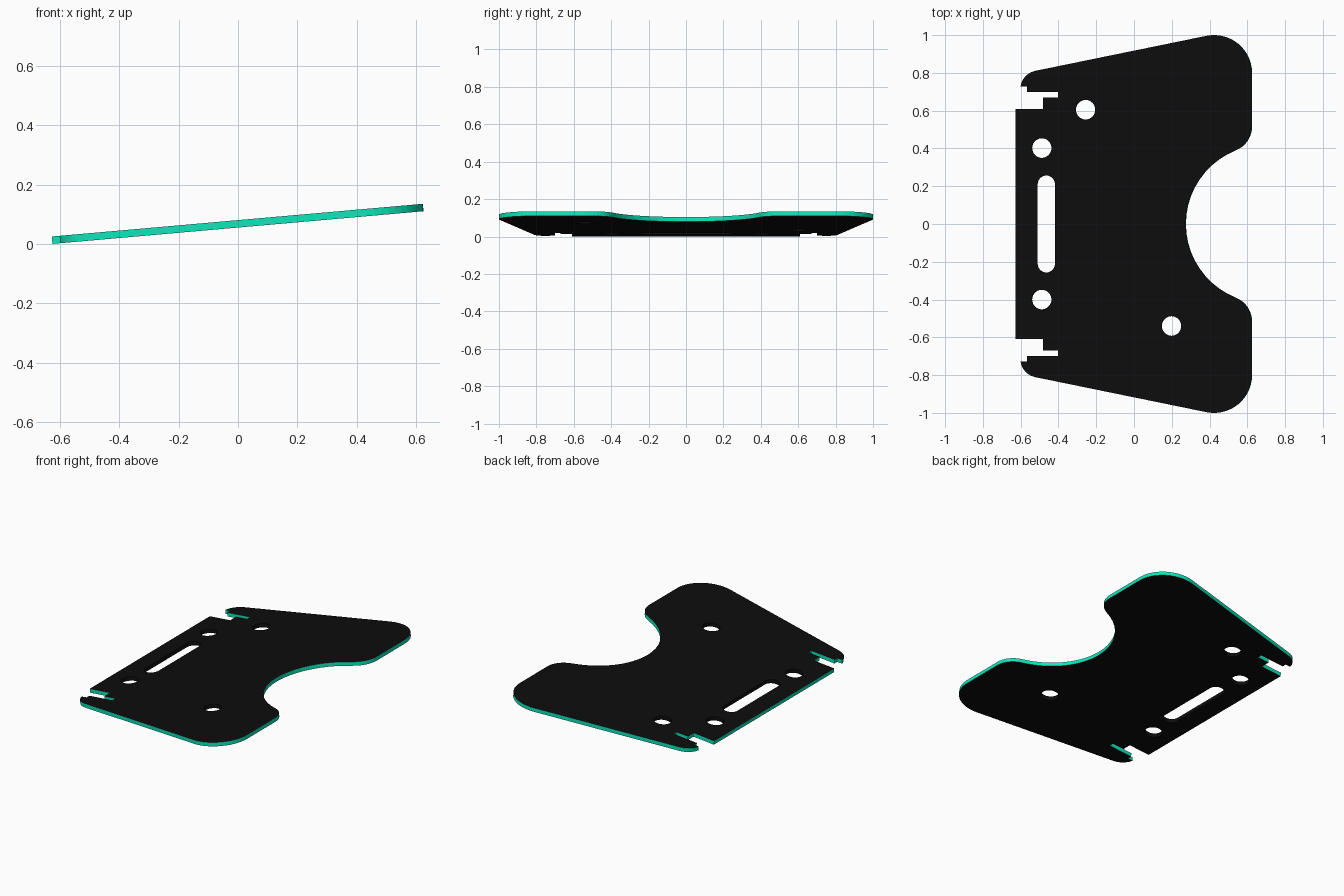
import bpy, bmesh
from math import sin, cos, radians, atan2, degrees
from mathutils import Vector

if "Cube" in bpy.data.objects:
    bpy.data.objects.remove(bpy.data.objects["Cube"])

SLOPE = 0.088      # rise of the plate along x
THICK = 0.025


def arc(cx, cy, r, a0, a1, n):
    pts = []
    for i in range(n + 1):
        a = radians(a0 + (a1 - a0) * i / n)
        pts.append((cx + r * cos(a), cy + r * sin(a)))
    return pts


def circle(cx, cy, r, n=32):
    return arc(cx, cy, r, 0, 360, n)[:-1]


def material(name, rgb):
    m = bpy.data.materials.new(name)
    m.diffuse_color = (*rgb, 1)
    m.use_nodes = True
    m.node_tree.nodes["Principled BSDF"].inputs["Base Color"].default_value = m.diffuse_color
    return m


# Upper half of the outline: hinge edge, stepped notch, rounded corners, scoop
touch = degrees(atan2(0.931, -0.368))
half = [(-0.625, 0.61), (-0.48, 0.61), (-0.48, 0.67), (-0.40, 0.67),
        (-0.40, 0.70), (-0.565, 0.70), (-0.565, 0.728)]
half += arc(-0.50, 0.713, 0.10, 171, 101.5, 8)
half += arc(0.425, 0.80, 0.20, 101.5, 0, 14)
half += arc(0.491, 0.515, 0.134, 0, touch - 180, 8)
half += arc(0.694, 0, 0.419, touch, 180, 10)[1:]
outline = half + [(x, -y) for x, y in reversed(half[:-1])]

# Round holes and the long slot
holes = [circle(x, y, 0.052) for x, y in
         [(-0.255, 0.605), (-0.487, 0.402), (-0.487, -0.40), (0.20, -0.54)]]
holes.append(arc(-0.463, 0.21, 0.047, 0, 180, 12) + arc(-0.463, -0.21, 0.047, 180, 360, 12))

# Fill the flat profile, then thicken it
bm = bmesh.new()
for loop in [outline] + holes:
    vs = [bm.verts.new((x, y, 0)) for x, y in loop]
    for i, v in enumerate(vs):
        bm.edges.new((vs[i - 1], v))
bmesh.ops.triangle_fill(bm, use_beauty=True, use_dissolve=False,
                        edges=bm.edges[:], normal=(0, 0, 1))
rim = {(round(x, 5), round(y, 5)) for x, y in outline}
ext = bmesh.ops.extrude_face_region(bm, geom=bm.faces[:], use_keep_orig=True)
upper = [g for g in ext["geom"] if isinstance(g, bmesh.types.BMVert)]
bmesh.ops.translate(bm, verts=upper, vec=(0, 0, THICK))
bmesh.ops.recalc_face_normals(bm, faces=bm.faces[:])

# Teal on the outer rim, black on the faces and hole walls
for f in bm.faces:
    wall = abs(f.normal.z) < 0.5
    on_rim = all((round(v.co.x, 5), round(v.co.y, 5)) in rim for v in f.verts)
    f.material_index = 1 if wall and on_rim else 0

# Tilt the plate about its low edge
normal = Vector((-SLOPE, 0, 1)).normalized()
for v in bm.verts:
    x, y, z = v.co
    v.co = Vector((x, y, SLOPE * (x + 0.625))) + normal * z

mesh = bpy.data.meshes.new("tilted_plate")
bm.to_mesh(mesh)
bm.free()
mesh.materials.append(material("black_face", (0.004, 0.004, 0.004)))
mesh.materials.append(material("teal_edge", (0.005, 0.78, 0.49)))
plate = bpy.data.objects.new("tilted_plate", mesh)
bpy.context.collection.objects.link(plate)
